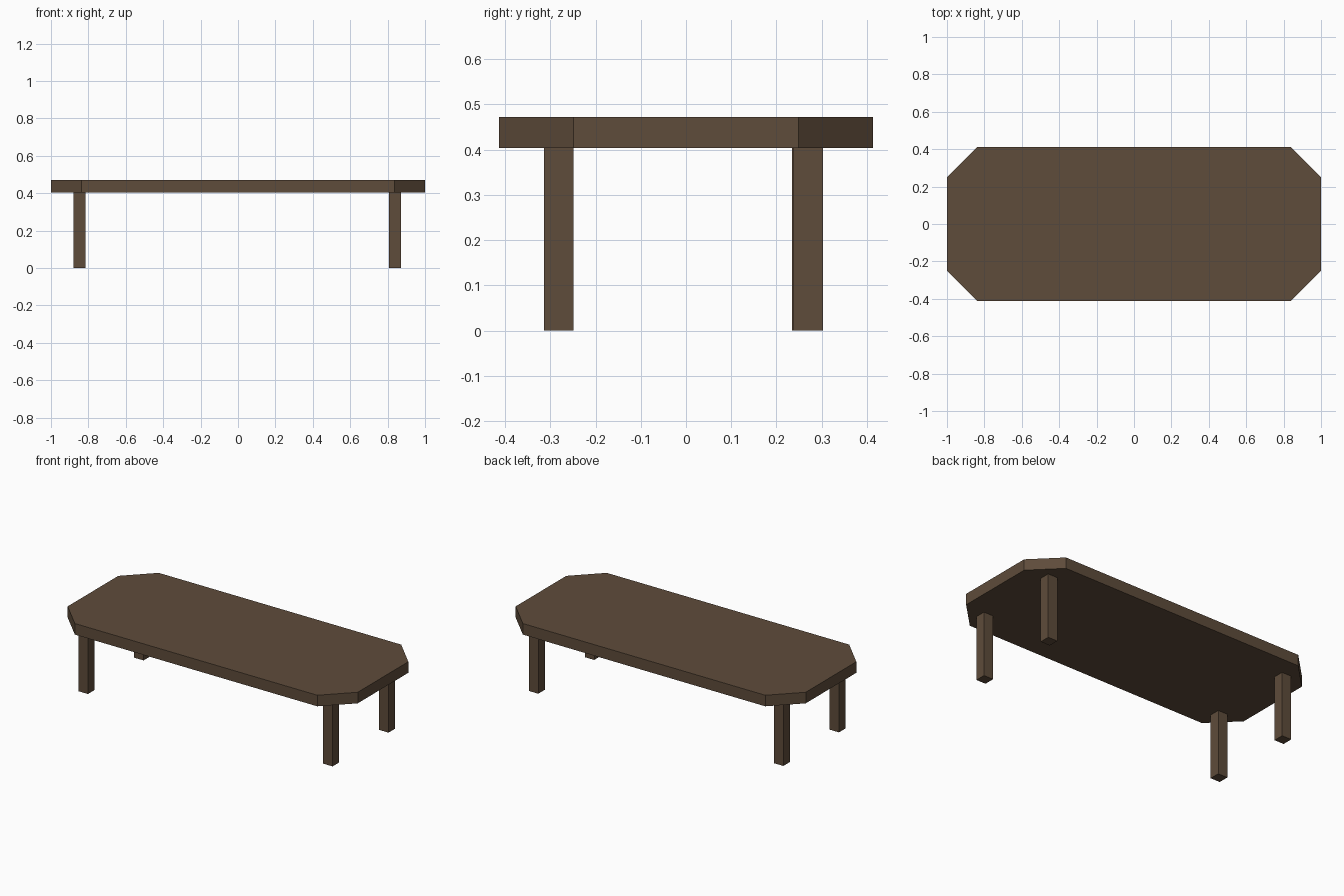
import bpy, bmesh

if "Cube" in bpy.data.objects:
    bpy.data.objects.remove(bpy.data.objects["Cube"])

wood = bpy.data.materials.new("dark brown wood")
wood.diffuse_color = (0.113, 0.072, 0.043, 1)
wood.use_nodes = True
wood.node_tree.nodes["Principled BSDF"].inputs["Base Color"].default_value = wood.diffuse_color


def prism(name, outline, z0, z1):
    """Extrude a flat outline upward from z0 to z1."""
    bm = bmesh.new()
    face = bm.faces.new([bm.verts.new((x, y, z0)) for x, y in outline])
    top = bmesh.ops.extrude_face_region(bm, geom=[face])["geom"]
    for v in top:
        if isinstance(v, bmesh.types.BMVert):
            v.co.z = z1
    bmesh.ops.recalc_face_normals(bm, faces=bm.faces)
    mesh = bpy.data.meshes.new(name)
    bm.to_mesh(mesh)
    bm.free()
    mesh.materials.append(wood)
    obj = bpy.data.objects.new(name, mesh)
    bpy.context.collection.objects.link(obj)
    return obj


# Table top: rectangle with clipped corners
X, Y, CUT, UNDER, TOP = 1.0, 0.413, 0.164, 0.403, 0.472
prism("table_top", [
    (X - CUT, -Y), (X, -Y + CUT), (X, Y - CUT), (X - CUT, Y),
    (-X + CUT, Y), (-X, Y - CUT), (-X, -Y + CUT), (-X + CUT, -Y)], UNDER, TOP)

# Four square legs
H = 0.0325
for name, x, y in [("front_left_leg", -0.848, -0.281), ("front_right_leg", 0.839, -0.281),
                   ("back_left_leg", -0.848, 0.267), ("back_right_leg", 0.839, 0.270)]:
    prism(name, [(x - H, y - H), (x + H, y - H), (x + H, y + H), (x - H, y + H)], 0, UNDER)
